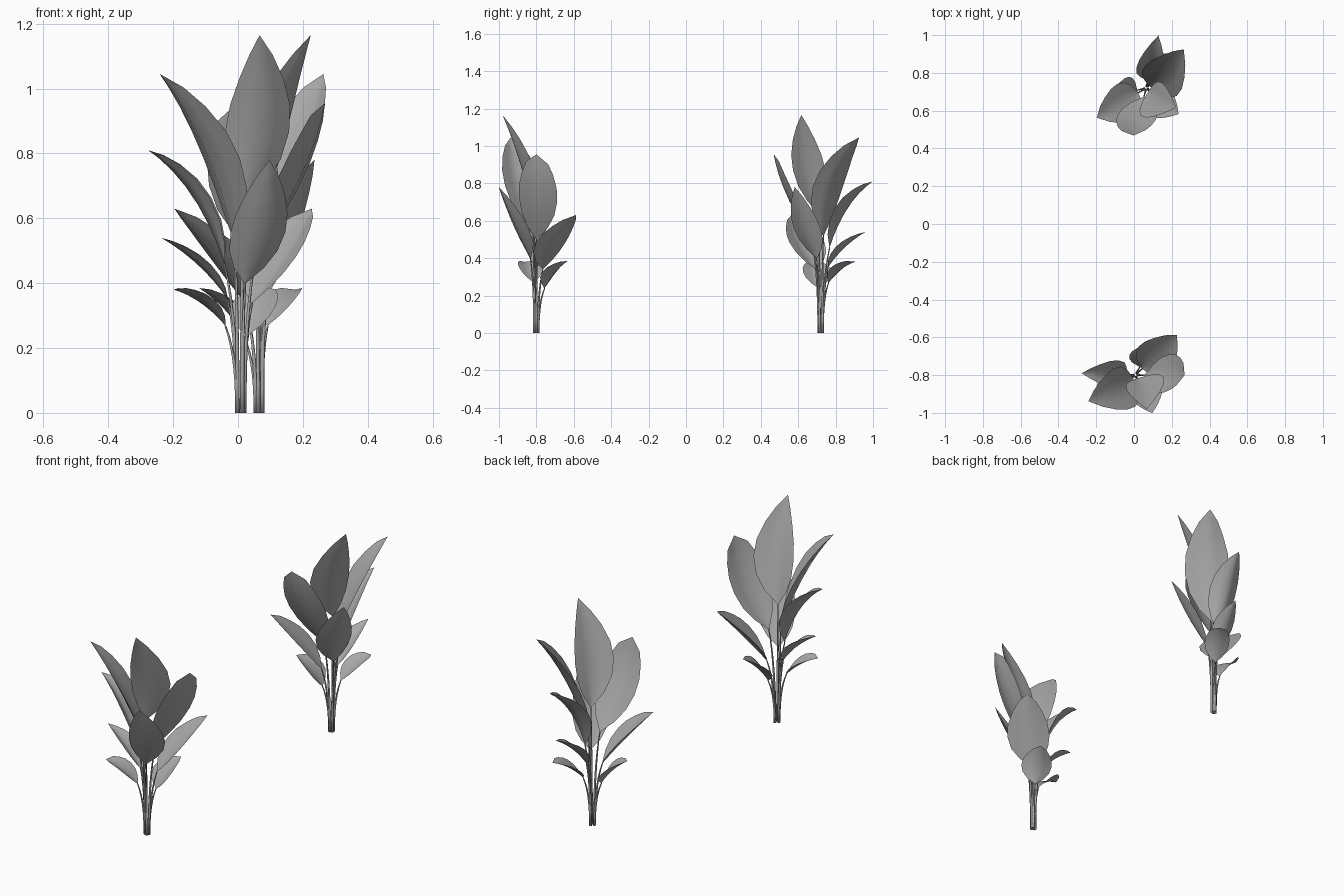
import bpy
import bmesh
from math import cos, sin, pi, radians
from mathutils import Matrix, Vector

if "Cube" in bpy.data.objects:
    bpy.data.objects.remove(bpy.data.objects["Cube"])

grey = bpy.data.materials.new("leaf_grey")
grey.use_nodes = True
colour = (0.4, 0.4, 0.4, 1)
grey.diffuse_color = colour
grey.node_tree.nodes["Principled BSDF"].inputs["Base Color"].default_value = colour

# name, direction, (radius, height) of blade base, middle and tip,
# half width, tip roundness, fold depth, roll, sideways sway of the middle
LEAVES = [
    ("top_leaf", -72, (.02, .64), (.10, .90), (.19, 1.165), .104, 0, .3, 0, .036),
    ("tall_leaf", 209, (.02, .52), (.14, .81), (.285, 1.045), .115, .1, .35, 0, .03),
    ("round_leaf", 0, (.05, .50), (.19, .74), (.26, .955), .105, .4, .25, 19, 0),
    ("long_leaf", 178, (.05, .46), (.15, .67), (.285, .81), .075, 0, .6, 0, 0),
    ("broad_leaf", -66, (.035, .40), (.132, .575), (.22, .78), .092, .05, .3, 0, .018),
    ("side_leaf", 44, (.05, .34), (.17, .48), (.305, .63), .108, .15, .35, 0, -.012),
    ("slim_leaf", 178, (.04, .35), (.13, .455), (.245, .54), .055, 0, .5, 0, 0),
    ("low_leaf", 197, (.05, .27), (.13, .34), (.215, .38), .062, .4, .35, 0, 0),
    ("low_side_leaf", 62, (.05, .24), (.11, .32), (.19, .385), .078, .15, .35, 0, 0),
]
# distance along the blade and share of the full width
OUTLINE = [(0, .04), (.12, .55), (.26, .88), (.42, 1), (.58, .93), (.74, .68), (.88, .36), (1, 0)]


def bezier(a, b, c, t):
    return a * (1 - t) ** 2 + b * 2 * t * (1 - t) + c * t * t


def finish(name, bm, parent):
    mesh = bpy.data.meshes.new(name)
    bm.to_mesh(mesh)
    bm.free()
    mesh.materials.append(grey)
    mesh.shade_smooth()
    obj = bpy.data.objects.new(name, mesh)
    obj.parent = parent
    bpy.context.collection.objects.link(obj)


def blade(name, parent, base, mid, tip, side, half, rounded, fold):
    """Thin leaf folded gently along its midrib."""
    bm = bmesh.new()
    control = mid * 2 - (base + tip) / 2
    rows = []
    for t, share in OUTLINE:
        share += rounded * t ** 3 * (1 - t ** 16)
        centre = bezier(base, control, tip, t)
        along = (control - base) * (1 - t) + (tip - control) * t
        lift = along.cross(side).normalized()
        if lift.z < 0:
            lift.negate()
        rows.append([bm.verts.new(centre + side * (s * half * share)
                                  + lift * (abs(s) * half * share * fold))
                     for s in (-1, -.5, 0, .5, 1)])
    for low, high in zip(rows, rows[1:]):
        for i in range(4):
            bm.faces.new((low[i], low[i + 1], high[i + 1], high[i]))
    bmesh.ops.remove_doubles(bm, verts=bm.verts, dist=.0005)
    finish(name, bm, parent)


def stem(name, parent, foot, bend, end, sides=5, steps=7):
    """Tapered stalk with an open end hidden in the leaf."""
    bm = bmesh.new()
    rings = []
    for k in range(steps + 1):
        t = k / steps
        centre = bezier(foot, bend, end, t)
        radius = .0075 - .0045 * t
        rings.append([bm.verts.new(centre + Vector((cos(a), sin(a), 0)) * radius)
                      for a in (2 * pi * i / sides for i in range(sides))])
    for low, high in zip(rings, rings[1:]):
        for i in range(sides):
            j = (i + 1) % sides
            bm.faces.new((low[i], low[j], high[j], high[i]))
    bm.faces.new(rings[0][::-1])
    finish(name, bm, parent)


def plant(label, x, y, turn, sense):
    root = bpy.data.objects.new(label, None)
    root.location = (x, y, 0)
    bpy.context.collection.objects.link(root)
    for name, angle, base, mid, tip, half, rounded, fold, roll, sway in LEAVES:
        a = radians(turn + sense * angle)
        out = Vector((cos(a), sin(a), 0))
        across = Vector((-sin(a), cos(a), 0)) * sense
        b, m, t = (out * r + Vector((0, 0, z)) for r, z in (base, mid, tip))
        # roll turns the face of the blade sideways
        side = Matrix.Rotation(radians(-sense * roll), 3, t - b) @ across
        blade(label + "_" + name, root, b, m + across * sway, t, side, half, rounded, fold)
        foot = out * .011
        bend = out * .012 + Vector((0, 0, base[1] * .65))
        stem(label + "_" + name + "_stem", root, foot, bend, b)


# The rear plant is a turned mirror image of the front one
plant("front_plant", .008, -.80, 0, 1)
plant("rear_plant", .065, .72, 255, -1)
